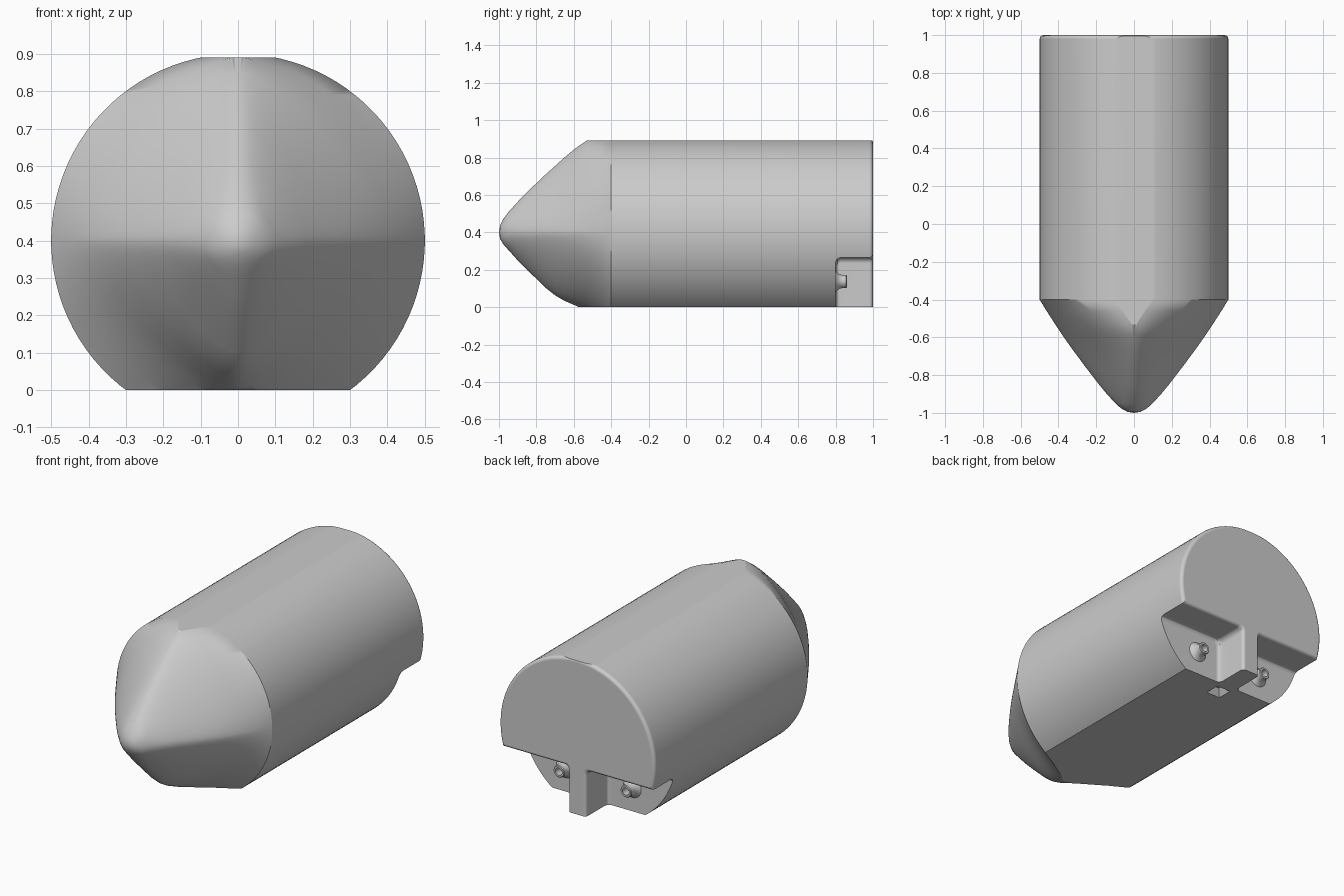
import bpy, bmesh, math

if "Cube" in bpy.data.objects:
    bpy.data.objects.remove(bpy.data.objects["Cube"])

N = 96          # points round the hull
ZC = 0.4        # height of the hull axis


def make(name, bm):
    bmesh.ops.recalc_face_normals(bm, faces=bm.faces)
    me = bpy.data.meshes.new(name)
    bm.to_mesh(me)
    bm.free()
    ob = bpy.data.objects.new(name, me)
    bpy.context.collection.objects.link(ob)
    return ob


def activate(ob):
    bpy.ops.object.select_all(action='DESELECT')
    ob.select_set(True)
    bpy.context.view_layer.objects.active = ob


def smooth(ob):
    activate(ob)
    bpy.ops.object.shade_smooth_by_angle(angle=math.radians(30))


def loft(bm, rings, tip=None):
    """Skin a list of closed rings; the first may close to a tip point."""
    vs = [[bm.verts.new(p) for p in r] for r in rings]
    n = len(vs[0])
    for a, b in zip(vs, vs[1:]):
        for i in range(n):
            j = (i + 1) % n
            bm.faces.new((a[i], a[j], b[j], b[i]))
    if tip:
        t = bm.verts.new(tip)
        for i in range(n):
            bm.faces.new((t, vs[0][(i + 1) % n], vs[0][i]))
    else:
        bm.faces.new(vs[0])
    bm.faces.new(vs[-1][::-1])


def section(y, w, h, d, q):
    """Rounded section: ellipse at q=2, diamond with soft corners as q grows."""
    r = min(0.06, 0.85 * min(w, h, d))
    pts = []
    for i in range(N):
        t = 2 * math.pi * (i + 0.5) / N
        c, s = math.cos(t), math.sin(t)
        a, b = w - r, (h if s > 0 else d) - r
        k = ((a * abs(c)) ** q + (b * abs(s)) ** q) ** (1 / q - 1)
        x = math.copysign(a * (a * abs(c)) ** (q - 1) * k, c) + r * c
        z = math.copysign(b * (b * abs(s)) ** (q - 1) * k, s) + r * s
        pts.append((x, y, ZC + z))
    return pts


# Hull: pointed four-ridge nose, round body, softened rear edge
stations = [  # y, half width, rise, drop, squareness
    (-0.994, 0.036, 0.038, 0.036, 2), (-0.975, 0.070, 0.074, 0.066, 2.3),
    (-0.95, 0.098, 0.108, 0.094, 3), (-0.90, 0.144, 0.163, 0.15, 4.5),
    (-0.85, 0.185, 0.215, 0.2, 5), (-0.75, 0.262, 0.31, 0.297, 5),
    (-0.70, 0.299, 0.355, 0.337, 4.6), (-0.65, 0.336, 0.4, 0.366, 4.2),
    (-0.59, 0.378, 0.45, 0.392, 3.6), (-0.53, 0.418, 0.491, 0.42, 3),
    (-0.46, 0.463, 0.497, 0.46, 2.4), (-0.40, 0.5, 0.5, 0.5, 2)]
stations += [(y, 0.5 - e, 0.5 - e, 0.5 - e, 2) for y, e in
             ((0.98, 0), (0.988, 0.002), (0.994, 0.006), (0.998, 0.012), (1.0, 0.02))]
bm = bmesh.new()
loft(bm, [section(*s) for s in stations], (0, -1, ZC))
bmesh.ops.recalc_face_normals(bm, faces=bm.faces)
# Flat top and flat underside
for z, n in ((0.89, 1), (0.0, -1)):
    res = bmesh.ops.bisect_plane(bm, geom=bm.verts[:] + bm.edges[:] + bm.faces[:], dist=1e-6,
                                 plane_co=(0, 0, z), plane_no=(0, 0, n), clear_outer=True)
    cut = [g for g in res['geom_cut'] if isinstance(g, bmesh.types.BMEdge)]
    bmesh.ops.holes_fill(bm, edges=cut, sides=0)
hull = make("hull", bm)


def cut_out(cutter):
    activate(hull)
    mod = hull.modifiers.new("cut", 'BOOLEAN')
    mod.operation, mod.solver, mod.object = 'DIFFERENCE', 'EXACT', cutter
    bpy.ops.object.modifier_apply(modifier=mod.name)
    bpy.data.objects.remove(cutter)


def notch_ring(y, e, side):
    """Notch section grown by e, rounded at its upper inner corner."""
    xi, zt, r = 0.058 - e, 0.265 + e, 0.03
    pts = [(0.8, -0.2), (xi, -0.2)]
    for k in range(7):
        t = math.pi - k * math.pi / 12
        pts.append((xi + r + r * math.cos(t), zt - r + r * math.sin(t)))
    pts.append((0.8, zt))
    return [(side * x, y, z) for x, z in pts]


# Rear notches either side of the centre rib
for side in (1, -1):
    bm = bmesh.new()
    loft(bm, [notch_ring(y, e, side) for y, e in
              ((0.8, -0.025), (0.803, -0.015), (0.81, -0.006), (0.825, 0), (0.98, 0),
               (0.99, 0.003), (0.996, 0.009), (1.0, 0.018), (1.1, 0.02))])
    cut_out(make("notch_cutter", bm))

# Small square tapered pocket under the hull
bm = bmesh.new()
loft(bm, [[(sx * s, 0.72 + sy * s, z) for sx, sy in ((-1, -1), (1, -1), (1, 1), (-1, 1))]
          for s, z in ((0.045, -0.05), (0.045, 0.0), (0.02, 0.04))])
cut_out(make("pocket_cutter", bm))
smooth(hull)
wn = hull.modifiers.new("weighted", 'WEIGHTED_NORMAL')
wn.keep_sharp = True

# Hollow flared bosses on the notch walls
profile = [(0.062, 0.795), (0.055, 0.803), (0.044, 0.812), (0.037, 0.825), (0.035, 0.84),
           (0.035, 0.856), (0.031, 0.86), (0.021, 0.86), (0.021, 0.815)]
for side, label in ((1, "right"), (-1, "left")):
    bm = bmesh.new()
    loft(bm, [[(side * 0.215 + r * math.cos(2 * math.pi * i / 32), y,
                0.137 + r * math.sin(2 * math.pi * i / 32)) for i in range(32)]
              for r, y in profile])
    smooth(make("boss_" + label, bm))
